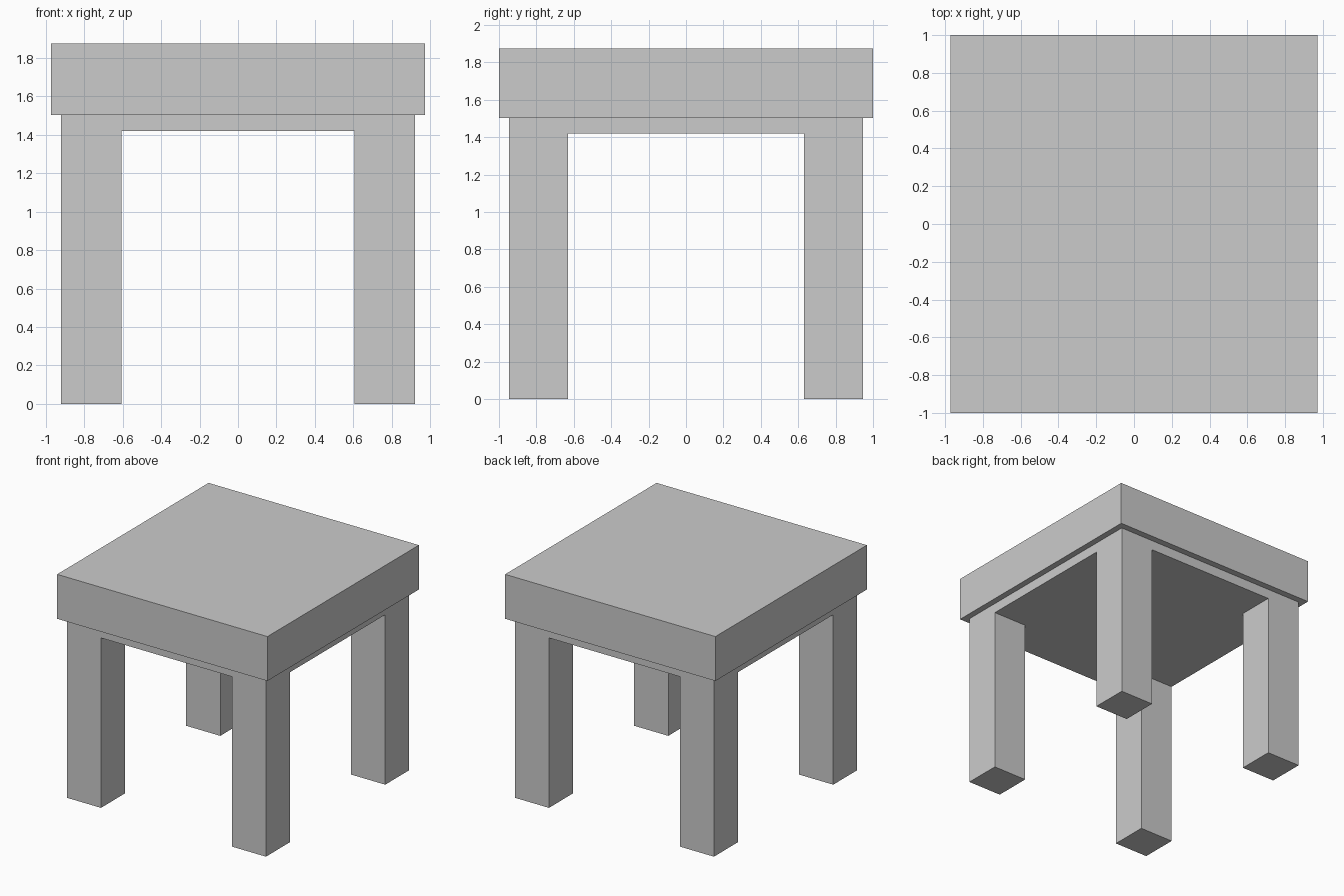
import bpy

if "Cube" in bpy.data.objects:
    bpy.data.objects.remove(bpy.data.objects["Cube"])


def box(name, x0, x1, y0, y1, z0, z1):
    """Axis-aligned box from its limits."""
    bpy.ops.mesh.primitive_cube_add(
        size=1, location=((x0 + x1) / 2, (y0 + y1) / 2, (z0 + z1) / 2))
    obj = bpy.context.object
    obj.name = name
    obj.scale = (x1 - x0, y1 - y0, z1 - z0)
    bpy.ops.object.transform_apply(location=False, rotation=False, scale=True)
    return obj


X, Y = 0.92, 0.945          # outer limits of the legs and underframe
LEG = 0.315                 # leg thickness
SEAT_Z, FRAME_Z, TOP_Z = 1.503, 1.42, 1.874

# Thick top slab and the shallow solid frame beneath it
box("top_slab", -0.972, 0.972, -1, 1, SEAT_Z, TOP_Z)
box("underframe", -X, X, -Y, Y, FRAME_Z, SEAT_Z)

# Four square legs, flush with the frame corners
for sy, depth in ((-1, "front"), (1, "back")):
    for sx, side in ((-1, "left"), (1, "right")):
        cx, cy = sx * (X - LEG / 2), sy * (Y - LEG / 2)
        box(f"{depth}_{side}_leg", cx - LEG / 2, cx + LEG / 2,
            cy - LEG / 2, cy + LEG / 2, 0, SEAT_Z)
